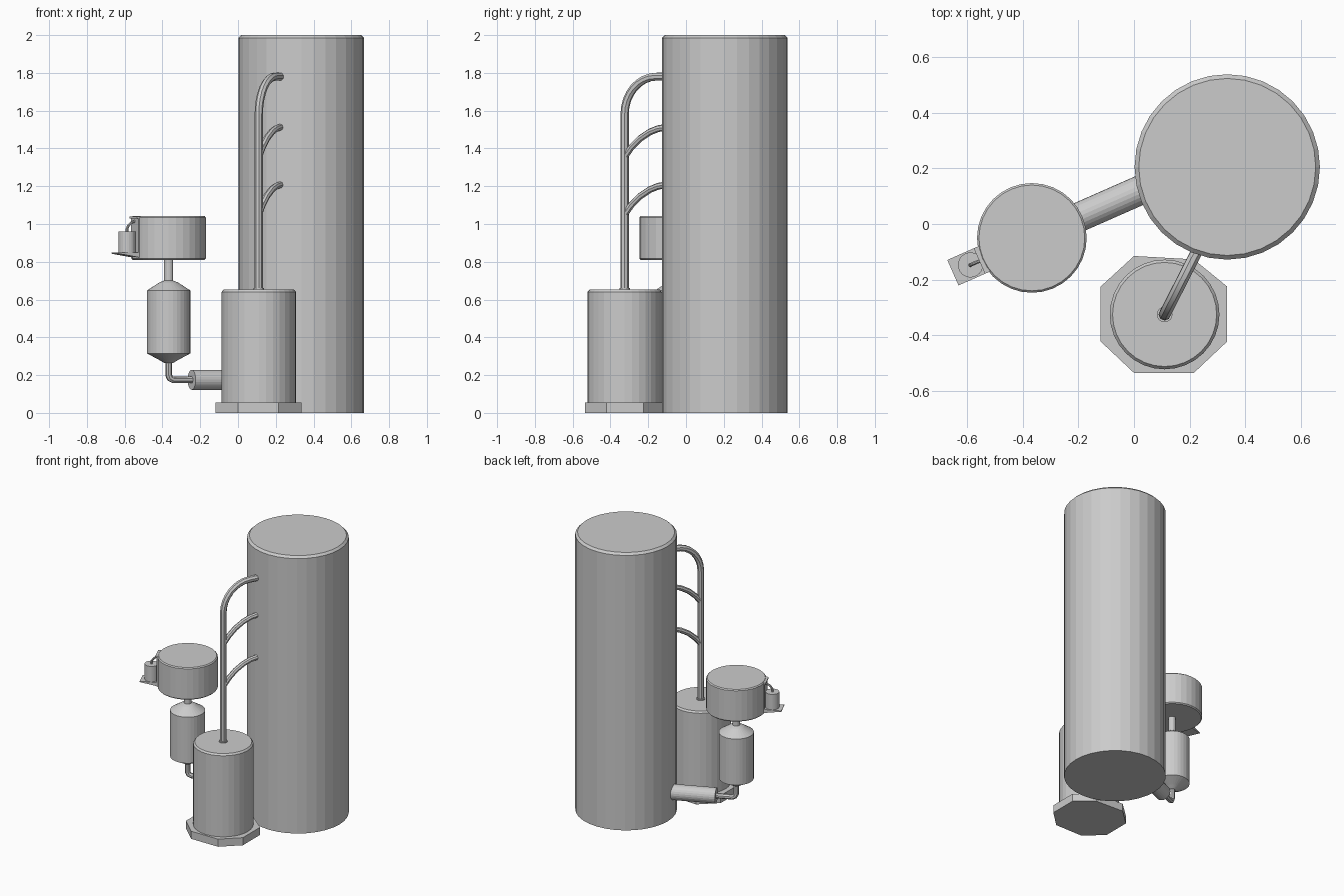
import bpy, bmesh, math
from mathutils import Vector

if "Cube" in bpy.data.objects:
    bpy.data.objects.remove(bpy.data.objects["Cube"])

TOWER = (0.335, 0.205)
TANK = (0.11, -0.325)
DRUM = (-0.367, -0.05)
AXIS = Vector((0.915, 0.403, 0)).normalized()   # drum towards tower
SIDE = Vector((-AXIS.y, AXIS.x, 0))
FEED = Vector((0.455, 0.89, 0)).normalized()    # tank towards tower


def finish(name, bm):
    bmesh.ops.recalc_face_normals(bm, faces=bm.faces)
    me = bpy.data.meshes.new(name)
    bm.to_mesh(me)
    bm.free()
    ob = bpy.data.objects.new(name, me)
    bpy.context.collection.objects.link(ob)
    return ob


def lathe(name, origin, profile, sides=32, axis=None):
    """Closed solid of revolution; profile is (radius, position along axis)."""
    w = axis or Vector((0, 0, 1))
    u = w.orthogonal().normalized()
    v = w.cross(u)
    o = Vector(origin)
    bm = bmesh.new()
    rings = []
    for r, h in profile:
        rings.append([bm.verts.new(o + w * h + r * (
            u * math.cos(2 * math.pi * i / sides) + v * math.sin(2 * math.pi * i / sides)))
            for i in range(sides)])
    for a, b in zip(rings, rings[1:]):
        for i in range(sides):
            j = (i + 1) % sides
            bm.faces.new((a[i], a[j], b[j], b[i]))
    bm.faces.new(rings[0])
    bm.faces.new(rings[-1])
    return finish(name, bm)


def prism(name, points, offset):
    """Extrude a planar outline by an offset vector."""
    bm = bmesh.new()
    face = bm.faces.new([bm.verts.new(p) for p in points])
    new = bmesh.ops.extrude_face_region(bm, geom=[face], use_keep_orig=True)
    verts = [g for g in new['geom'] if isinstance(g, bmesh.types.BMVert)]
    bmesh.ops.translate(bm, verts=verts, vec=offset)
    return finish(name, bm)


def pipe(name, points, radius):
    cu = bpy.data.curves.new(name, 'CURVE')
    cu.dimensions = '3D'
    cu.bevel_depth = radius
    cu.bevel_resolution = 2
    cu.use_fill_caps = True
    sp = cu.splines.new('POLY')
    sp.points.add(len(points) - 1)
    for p, co in zip(sp.points, points):
        p.co = (*co, 1)
    ob = bpy.data.objects.new(name, cu)
    bpy.context.collection.objects.link(ob)
    bpy.ops.object.select_all(action='DESELECT')
    ob.select_set(True)
    bpy.context.view_layer.objects.active = ob
    bpy.ops.object.convert(target='MESH')
    bpy.ops.object.shade_smooth_by_angle()


def along(base, direction, t, z):
    return Vector((base[0], base[1], z)) + direction * t


def elbow(base, direction, t0, z0, dt, dz, n=8):
    """Quarter turn from vertical to horizontal."""
    return [along(base, direction, t0 + dt * (1 - math.cos(a)), z0 + dz * math.sin(a))
            for a in (math.pi / 2 * i / n for i in range(n + 1))]


# Tall tower
lathe("tower", (*TOWER, 0), [(0.333, 0), (0.333, 1.985), (0.318, 2.0)])

# Tank on its octagonal footing
outline = [(0, -0.535), (0.215, -0.535), (0.335, -0.422), (0.335, -0.225),
           (0.215, -0.127), (0, -0.115), (-0.12, -0.225), (-0.12, -0.422)]
prism("tank_footing", [(x, y, 0) for x, y in outline], Vector((0, 0, 0.055)))
lathe("tank", (*TANK, 0), [(0.197, 0.05), (0.197, 0.64), (0.187, 0.652)])
lathe("tank_collar", (*TANK, 0), [(0.028, 0.645), (0.028, 0.66)], 16)

# Riser pipe and two branches into the tower
pipe("riser_pipe", [along(TANK, FEED, 0, 0.64)]
     + elbow(TANK, FEED, 0, 1.58, 0.19, 0.20) + [along(TANK, FEED, 0.27, 1.78)], 0.022)
for k, z in enumerate((1.05, 1.355)):
    pipe(f"branch_pipe_{k + 1}", [along(TANK, FEED, t, z + h) for t, h in
         ((0, 0), (0.04, 0.05), (0.09, 0.096), (0.15, 0.132), (0.20, 0.15), (0.27, 0.16))], 0.018)

# Raised drum and the vessel hanging below it
lathe("drum", (*DRUM, 0), [(0.19, 0.81), (0.197, 0.817), (0.197, 1.035), (0.19, 1.042)])
lathe("drum_neck", (*DRUM, 0), [(0.024, 0.68), (0.024, 0.82)], 16)
lathe("vessel", (*DRUM, 0), [(0.025, 0.265), (0.05, 0.28), (0.115, 0.315),
                             (0.115, 0.648), (0.05, 0.69), (0.025, 0.70)])

# Drain pipe and motor cylinder running into the tower
drain = [along(DRUM, AXIS, 0, 0.28), along(DRUM, AXIS, 0, 0.20), along(DRUM, AXIS, 0.008, 0.183),
         along(DRUM, AXIS, 0.026, 0.175), along(DRUM, AXIS, 0.16, 0.175)]
pipe("drain_pipe", drain, 0.018)
lathe("inlet_cylinder", along(DRUM, AXIS, 0, 0.175), [(0.053, 0.133), (0.053, 0.44)], 24, AXIS)

# Wall bracket on the drum: wedge shelf, back plate, top lip
def bracket(name, profile):
    prism(name, [along(DRUM, AXIS, -t, z) - SIDE * 0.05 for t, z in profile], SIDE * 0.1)

bracket("shelf", [(0.31, 0.849), (0.185, 0.849), (0.185, 0.822), (0.31, 0.843)])
bracket("back_plate", [(0.185, 0.822), (0.197, 0.822), (0.197, 1.04), (0.185, 1.04)])
bracket("top_lip", [(0.18, 1.026), (0.206, 1.03), (0.206, 1.04), (0.18, 1.04)])

# Small canister with its bent tube
lathe("canister", along(DRUM, AXIS, -0.241, 0), [(0.045, 0.845), (0.045, 0.96)], 24)
pipe("canister_tube", [along(DRUM, AXIS, -t, z) for t, z in
     ((0.241, 0.95), (0.241, 0.975), (0.232, 0.993), (0.215, 1.008), (0.185, 1.018))], 0.007)
